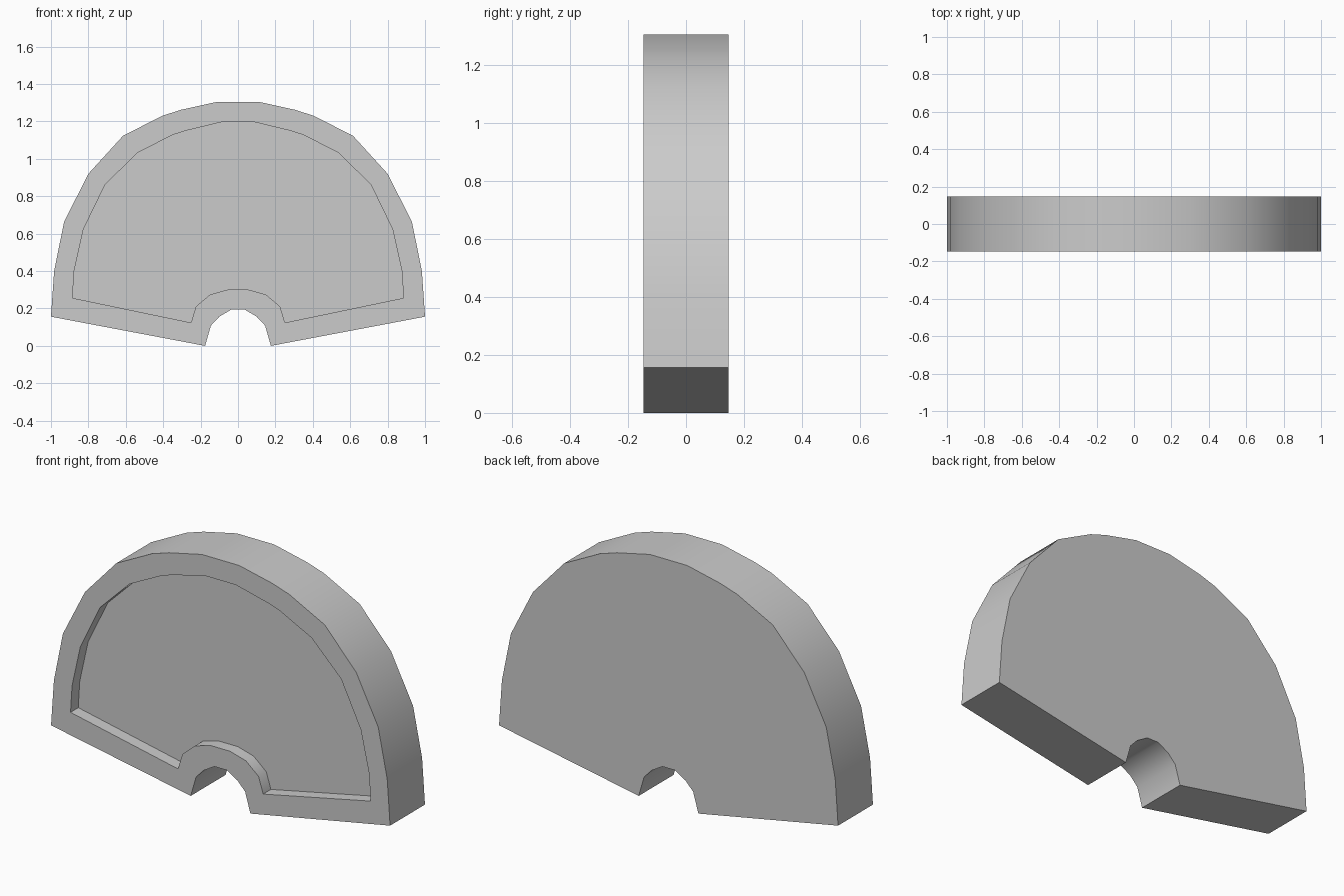
import bpy
import bmesh
import math

cube = bpy.data.objects.get("Cube")
if cube:
    bpy.data.objects.remove(cube, do_unlink=True)

HALF_DEPTH = 0.147
RECESS = 0.065

# Right halves of the outer rim and recess outlines (x, z), top to hub
outer = [(0.11, 1.305), (0.305, 1.262), (0.405, 1.23), (0.615, 1.123),
         (0.80, 0.92), (0.93, 0.663), (0.983, 0.40), (1.0, 0.156),
         (0.176, 0.0), (0.145, 0.108), (0.10, 0.156), (0.036, 0.194)]
inner = [(0.09, 1.196), (0.28, 1.15), (0.346, 1.129), (0.537, 1.033),
         (0.711, 0.861), (0.827, 0.622), (0.876, 0.40), (0.885, 0.256),
         (0.251, 0.124), (0.225, 0.21), (0.15, 0.274), (0.057, 0.30)]


def mirrored(half):
    return half + [(-x, z) for x, z in reversed(half)]


def ring(bm, outline, y):
    return [bm.verts.new((x, y, z)) for x, z in outline]


def bridge(bm, a, b):
    n = len(a)
    for i in range(n):
        j = (i + 1) % n
        bm.faces.new((a[i], a[j], b[j], b[i]))


# Fan-shaped plate: back, rim wall, front border, recess wall, recess floor
bm = bmesh.new()
rings = [ring(bm, mirrored(outer), HALF_DEPTH),
         ring(bm, mirrored(outer), -HALF_DEPTH),
         ring(bm, mirrored(inner), -HALF_DEPTH),
         ring(bm, mirrored(inner), -HALF_DEPTH + RECESS)]
for a, b in zip(rings, rings[1:]):
    bridge(bm, a, b)
bm.faces.new(rings[0])
bm.faces.new(rings[-1])
bmesh.ops.recalc_face_normals(bm, faces=bm.faces)
mesh = bpy.data.meshes.new("fan_plate")
bm.to_mesh(mesh)
bm.free()

# Plain grey material
grey = bpy.data.materials.new("plain grey")
grey.use_nodes = True
colour = (0.6, 0.6, 0.6, 1.0)
grey.diffuse_color = colour
grey.node_tree.nodes["Principled BSDF"].inputs["Base Color"].default_value = colour
mesh.materials.append(grey)

plate = bpy.data.objects.new("fan_plate", mesh)
bpy.context.collection.objects.link(plate)

# Smooth rim with crisp corners
bpy.ops.object.select_all(action="DESELECT")
plate.select_set(True)
bpy.context.view_layer.objects.active = plate
bpy.ops.object.shade_smooth_by_angle(angle=math.radians(40))
